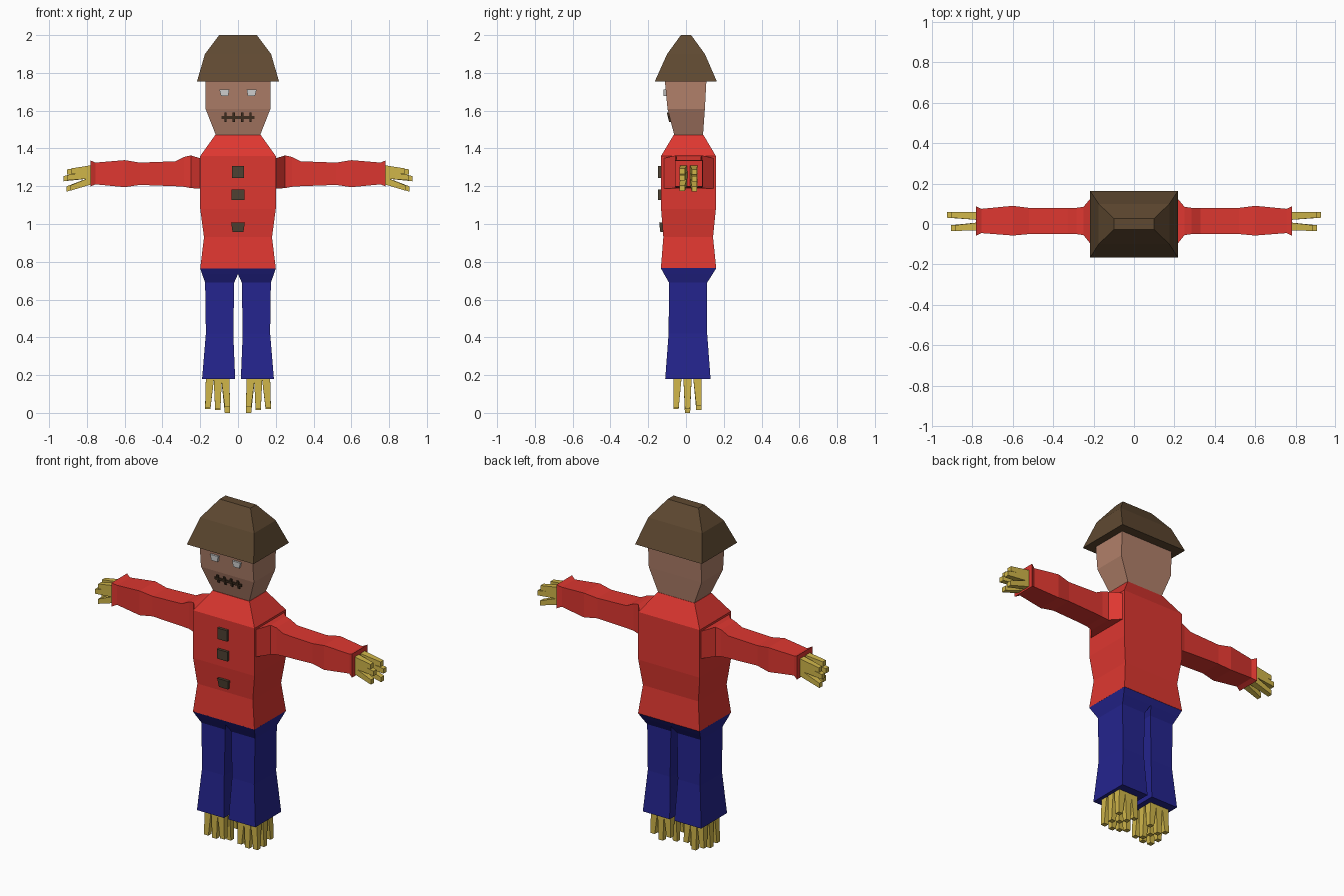
import bpy, bmesh

if "Cube" in bpy.data.objects:
    bpy.data.objects.remove(bpy.data.objects["Cube"])


def material(name, r, g, b):
    """Flat colour given as 0-255 display values, stored linear."""
    lin = lambda c: ((c / 255 + 0.055) / 1.055) ** 2.4 if c > 10 else c / 3294
    m = bpy.data.materials.new(name)
    m.diffuse_color = (lin(r), lin(g), lin(b), 1)
    m.use_nodes = True
    m.node_tree.nodes["Principled BSDF"].inputs["Base Color"].default_value = m.diffuse_color
    return m


RED = material("red_cloth", 222, 55, 48)
BLUE = material("blue_denim", 36, 36, 142)
BROWN = material("brown_felt", 95, 73, 49)
DARK = material("dark_button", 78, 65, 50)
THREAD = material("dark_thread", 70, 52, 36)
SKIN = material("tan_sack", 177, 128, 106)
STRAW = material("straw_yellow", 208, 182, 74)
GREY = material("eye_grey", 205, 205, 205)


def loft(name, mat, pieces, axis="z", mirror=False):
    """Each piece is a list of rectangles (t, a0, a1, b0, b1) along the axis.
    Axis z: a = x, b = y.  Axis x: a = y, b = z."""
    bm = bmesh.new()
    for rings in pieces:
        loops = []
        for t, a0, a1, b0, b1 in rings:
            corners = [(a0, b0), (a1, b0), (a1, b1), (a0, b1)]
            loops.append([bm.verts.new((a, b, t) if axis == "z" else (t, a, b))
                          for a, b in corners])
        for lo, hi in zip(loops, loops[1:]):
            for i in range(4):
                j = (i + 1) % 4
                bm.faces.new((lo[i], lo[j], hi[j], hi[i]))
        bm.faces.new(loops[0][::-1])
        bm.faces.new(loops[-1])
    bmesh.ops.recalc_face_normals(bm, faces=bm.faces)
    mesh = bpy.data.meshes.new(name)
    bm.to_mesh(mesh)
    bm.free()
    mesh.materials.append(mat)
    ob = bpy.data.objects.new(name, mesh)
    bpy.context.collection.objects.link(ob)
    if mirror:
        ob.modifiers.new("mirror", "MIRROR")
    return ob


def straw(t0, a0, b0, t1, a1, b1, w0, w1):
    """A tapering square stalk from one point to another."""
    return [(t, a - w, a + w, b - w, b + w)
            for t, a, b, w in ((t0, a0, b0, w0), (t1, a1, b1, w1))]


# Hat: flared crown with a short ridge on top
loft("hat", BROWN, [[(1.755, -.217, .217, -.165, .163), (1.90, -.175, .175, -.10, .10),
                     (2.0, -.10, .10, -.027, .027)]])

# Sack head
loft("head", SKIN, [[(1.47, -.117, .117, -.062, .09), (1.61, -.172, .172, -.098, .10),
                     (1.76, -.172, .172, -.112, .108)]])

# Shirt body
loft("shirt", RED, [[(.765, -.2, .2, -.133, .16), (.93, -.18, .18, -.12, .143),
                     (1.08, -.2, .2, -.132, .158), (1.36, -.2, .2, -.132, .158),
                     (1.472, -.12, .12, -.065, .092)]])

# Sleeves with a wide shoulder, a padded elbow and a flared cuff
loft("sleeve", RED, [[(.19, -.13, .157, 1.187, 1.345), (.25, -.055, .085, 1.19, 1.363),
                      (.285, -.05, .08, 1.197, 1.355), (.33, -.05, .08, 1.20, 1.332),
                      (.52, -.05, .08, 1.207, 1.325), (.60, -.057, .09, 1.195, 1.338),
                      (.755, -.045, .075, 1.21, 1.325), (.782, -.058, .087, 1.198, 1.337)]],
     "x", True)

# Trousers: hips run into two flared legs
loft("trouser_leg", BLUE, [[(.18, .015, .19, -.11, .13), (.42, .025, .17, -.092, .112),
                            (.69, .02, .174, -.09, .112), (.735, 0, .19, -.116, .141),
                            (.766, 0, .2, -.133, .16)]], "z", True)

# Straw hands: two columns of three stalks
hand = []
for y, reach, lift in ((-.012, -.02, 0), (.04, 0, -.005)):
    for z, tip_x, tip_z in ((1.292, .905, 1.28), (1.262, .925, 1.245), (1.232, .908, 1.19)):
        hand.append(straw(.77, y, z, tip_x + reach, y * 1.25 - .005, tip_z + lift, .02, .014))
loft("straw_hand", STRAW, hand, "x", True)

# Straw feet: a bundle of stalks spreading downwards
foot = []
tips = ((.03, .0, .045), (.02, .035, .015), (.025, .02, .04))
for i, x in enumerate((.068, .107, .148)):
    for j, y in enumerate((-.045, .008, .06)):
        foot.append(straw(.19, x, y, tips[i][j], x + (i - 1) * .012,
                          y + (j - 1) * .008, .022, .014))
loft("straw_foot", STRAW, foot, "z", True)

# Eyes
loft("eye", GREY, [[(1.678, .052, .09, -.119, -.10), (1.711, .046, .098, -.119, -.10)]],
     "z", True)


# Stitched mouth lying on the sloping jaw
def jaw_plate(x0, x1, z0, z1, lift):
    surface = lambda z: -.062 - (z - 1.47) * .257
    return [(z, x0, x1, surface(z) - lift, surface(z) + .01) for z in (z0, z1)]


mouth = [jaw_plate(-.087, .087, 1.557, 1.573, .007)]
for x in (-.066, -.022, .022, .066):
    mouth.append(jaw_plate(x - .006, x + .006, 1.541, 1.59, .009))
loft("stitched_mouth", THREAD, mouth)

# Shirt buttons, the lowest one leaning with the belly
buttons = [[(1.243, -.031, .031, -.148, -.12), (1.307, -.031, .031, -.148, -.12)],
           [(1.127, -.034, .034, -.148, -.12), (1.182, -.034, .034, -.148, -.12)],
           [(.957, -.029, .029, -.136, -.11), (1.008, -.036, .036, -.142, -.11)]]
loft("shirt_buttons", DARK, buttons)
